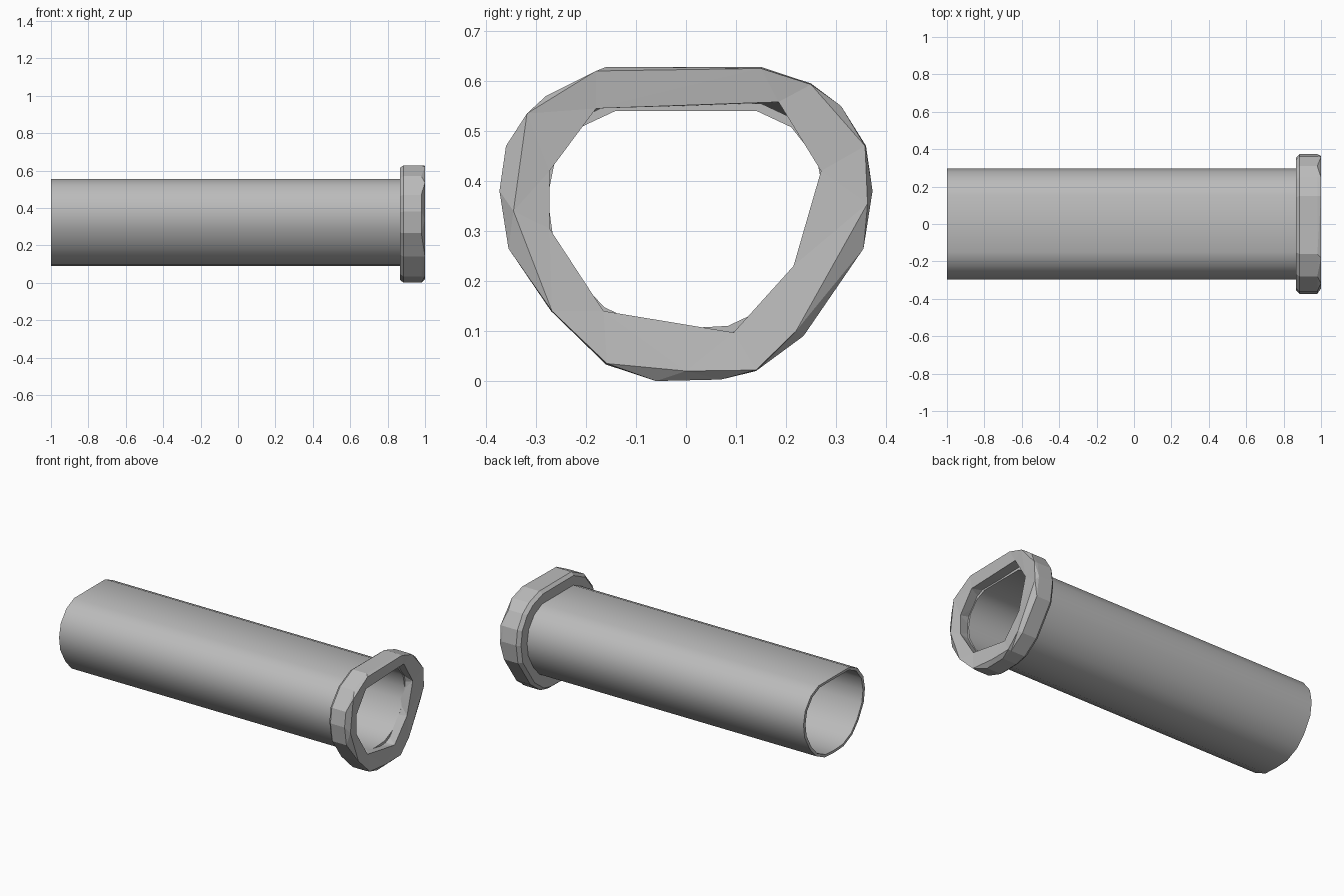
import bpy
import bmesh
import math

cube = bpy.data.objects.get("Cube")
if cube:
    bpy.data.objects.remove(cube, do_unlink=True)

CENTRE_Z = 0.33

grey = bpy.data.materials.new("matte grey")
grey.use_nodes = True
colour = (0.5, 0.5, 0.5, 1)
grey.diffuse_color = colour
grey.node_tree.nodes["Principled BSDF"].inputs["Base Color"].default_value = colour


def ring(x, outline, scale=1.0):
    """Place a (y, z) outline at x, scaled about the tube axis."""
    return [(x, y * scale, CENTRE_Z + (z - CENTRE_Z) * scale) for y, z in outline]


def skin(name, rings, smooth_angle):
    """Join a closed cycle of rings, which may differ in point count."""
    bm = bmesh.new()
    loops = []
    for points in rings:
        verts = [bm.verts.new(p) for p in points]
        loops.append([bm.edges.new((v, verts[(i + 1) % len(verts)]))
                      for i, v in enumerate(verts)])
    for i, loop in enumerate(loops):
        bmesh.ops.bridge_loops(bm, edges=loop + loops[(i + 1) % len(loops)])
    bmesh.ops.recalc_face_normals(bm, faces=bm.faces[:])
    mesh = bpy.data.meshes.new(name)
    bm.to_mesh(mesh)
    bm.free()
    mesh.materials.append(grey)
    obj = bpy.data.objects.new(name, mesh)
    bpy.context.collection.objects.link(obj)
    bpy.ops.object.select_all(action="DESELECT")
    obj.select_set(True)
    bpy.context.view_layer.objects.active = obj
    if smooth_angle:
        bpy.ops.object.shade_smooth_by_angle(angle=math.radians(smooth_angle))
    return obj


# Tube: flat on top, round flanks, tapering to a narrower bottom
half = [(0.15, 0.555), (0.225, 0.52), (0.28, 0.45), (0.296, 0.37), (0.285, 0.29),
        (0.235, 0.2), (0.175, 0.135), (0.09, 0.095)]
tube = half + [(0, 0.09)] + [(-y, z) for y, z in reversed(half)]
skin("tube", [ring(-1, tube), ring(0.93, tube),
              ring(0.93, tube, 0.935), ring(-1, tube, 0.935)], 40)

# Collar: hand-hewn flange with an irregular bore
rim = [(0.15, 0.628), (0.25, 0.595), (0.31, 0.55), (0.36, 0.47), (0.373, 0.38),
       (0.355, 0.265), (0.235, 0.09), (0.14, 0.02), (0.07, 0.003), (-0.06, 0),
       (-0.16, 0.033), (-0.27, 0.14), (-0.355, 0.265), (-0.373, 0.38),
       (-0.36, 0.47), (-0.28, 0.57), (-0.16, 0.628)]
face = [(0.15, 0.625), (0.25, 0.593), (0.358, 0.47), (0.363, 0.355), (0.22, 0.1),
        (0.14, 0.022), (0, 0.02), (-0.158, 0.035), (-0.268, 0.14),
        (-0.345, 0.34), (-0.318, 0.535), (-0.18, 0.62)]
bore = [(0.185, 0.558), (0.27, 0.42), (0.215, 0.23), (0.095, 0.097),
        (-0.165, 0.14), (-0.273, 0.305), (-0.273, 0.42), (-0.18, 0.545)]
skin("collar", [ring(0.865, tube), ring(0.865, rim, 0.95), ring(0.885, rim),
                ring(0.98, rim), ring(1.0, face), ring(0.99, bore)], 0)
